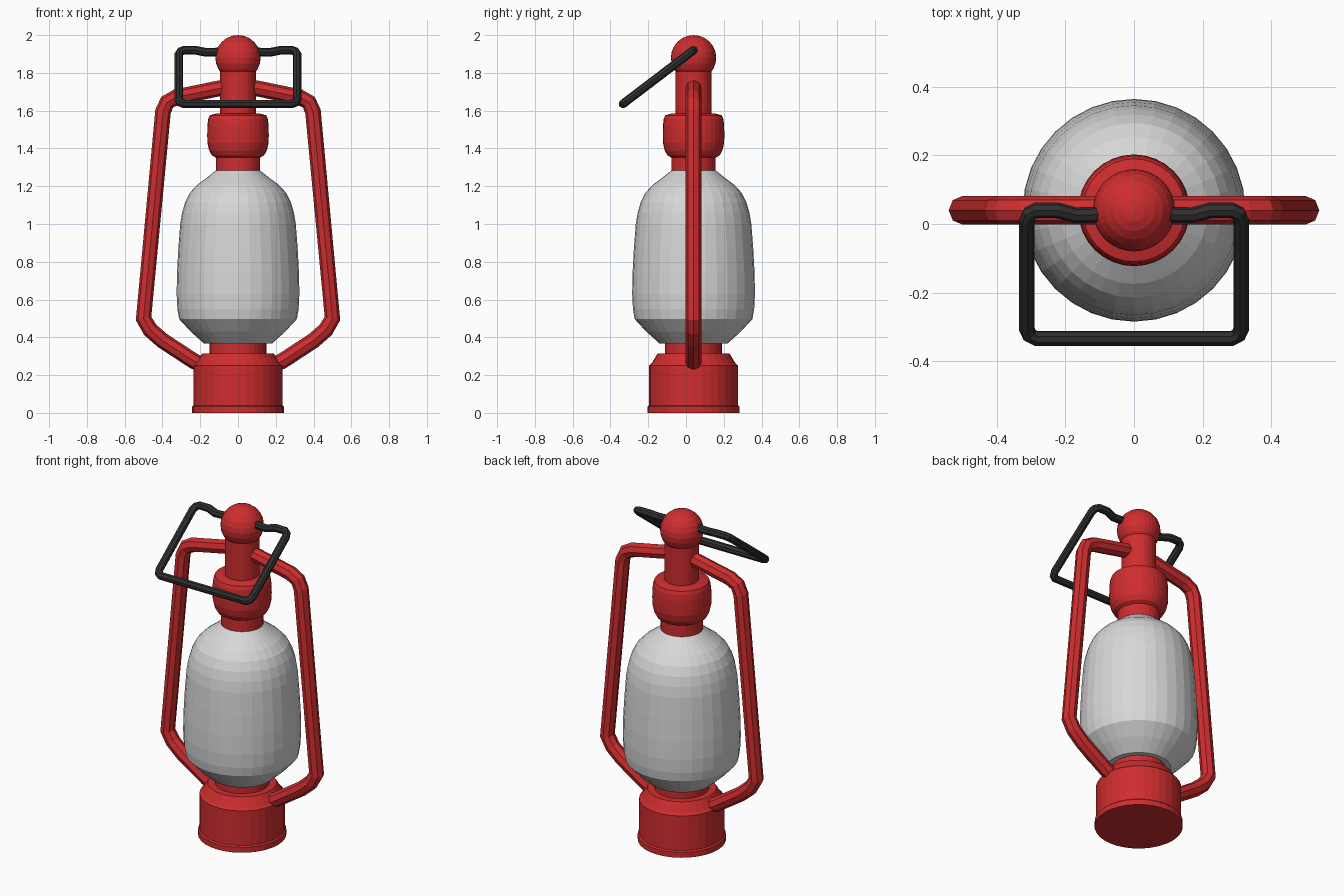
import bpy, bmesh, math

if "Cube" in bpy.data.objects:
    bpy.data.objects.remove(bpy.data.objects["Cube"])

AXIS_Y = 0.04   # the lantern body stands slightly behind the origin


def material(name, rgb):
    m = bpy.data.materials.new(name)
    m.diffuse_color = (*rgb, 1)
    m.use_nodes = True
    m.node_tree.nodes["Principled BSDF"].inputs["Base Color"].default_value = m.diffuse_color
    return m


RED = material("red_enamel", (0.62, 0.026, 0.028))
GREY = material("pale_glass", (0.68, 0.68, 0.68))
BLACK = material("black_wire", (0.028, 0.028, 0.028))


def lathe(name, profile, mat, n=32):
    """Turn a (radius, z) profile around the lantern axis and cap both ends."""
    bm = bmesh.new()
    rings = []
    for r, z in profile:
        rings.append([bm.verts.new((r * math.cos(2 * math.pi * i / n),
                                    AXIS_Y + r * math.sin(2 * math.pi * i / n), z))
                      for i in range(n)])
    for a, b in zip(rings, rings[1:]):
        for i in range(n):
            j = (i + 1) % n
            bm.faces.new((a[i], a[j], b[j], b[i]))
    bm.faces.new(rings[0][::-1])
    bm.faces.new(rings[-1])
    me = bpy.data.meshes.new(name)
    bm.to_mesh(me)
    bm.free()
    me.materials.append(mat)
    ob = bpy.data.objects.new(name, me)
    bpy.context.collection.objects.link(ob)
    return ob


def tube(name, points, radius, mat):
    """Eight-sided tube along a path of points."""
    cu = bpy.data.curves.new(name, 'CURVE')
    cu.dimensions = '3D'
    cu.bevel_depth = radius
    cu.bevel_resolution = 2
    cu.use_fill_caps = True
    sp = cu.splines.new('POLY')
    sp.points.add(len(points) - 1)
    for p, co in zip(sp.points, points):
        p.co = (*co, 1)
    cu.materials.append(mat)
    ob = bpy.data.objects.new(name, cu)
    bpy.context.collection.objects.link(ob)
    bpy.ops.object.select_all(action='DESELECT')
    ob.select_set(True)
    bpy.context.view_layer.objects.active = ob
    bpy.ops.object.convert(target='MESH')
    for f in ob.data.polygons:
        f.use_smooth = False
    return ob


# Fuel tank with foot rim, sloped shoulder and burner neck
lathe("fuel_tank", [(0.243, 0), (0.243, 0.033), (0.235, 0.04), (0.235, 0.25),
                    (0.222, 0.262), (0.19, 0.315), (0.15, 0.315), (0.15, 0.38)], RED)

# Glass globe
lathe("glass_globe", [(0.14, 0.367), (0.18, 0.367), (0.25, 0.43), (0.312, 0.497),
                      (0.321, 0.55), (0.325, 0.63), (0.323, 0.74), (0.316, 0.87),
                      (0.306, 1.0), (0.296, 1.06), (0.28, 1.115), (0.255, 1.165),
                      (0.215, 1.208), (0.165, 1.245), (0.115, 1.285)], GREY)

# Collar above the globe
lathe("collar", [(0.117, 1.27), (0.117, 1.37)], RED)

# Rounded vent bulb
lathe("vent_bulb", [(0.115, 1.35), (0.138, 1.363), (0.153, 1.39), (0.162, 1.43),
                    (0.163, 1.47), (0.162, 1.52), (0.158, 1.555), (0.15, 1.575),
                    (0.115, 1.585)], RED)

# Chimney
lathe("chimney", [(0.095, 1.57), (0.095, 1.85)], RED)

# Ball cap
ball = [(0.12 * math.sin(t), 1.88 - 0.12 * math.cos(t))
        for t in (math.pi * (k + 0.03) / 12.06 for k in range(13))]
lathe("ball_cap", ball, RED)

# Side tubes of the frame, mirrored left and right
path = [(0.18, 0.25), (0.235, 0.275), (0.40, 0.383), (0.465, 0.44), (0.50, 0.50),
        (0.397, 1.595), (0.375, 1.645), (0.325, 1.672), (0.10, 1.718), (0.05, 1.722)]
for side, s in (("left", -1), ("right", 1)):
    tube("frame_tube_" + side, [(s * x, AXIS_Y, z) for x, z in path], 0.042, RED)

# Wire carrying handle, hinged at the ball and tipped forward
half = [(0.08, 0.015), (0.17, 0.018), (0.225, 0.0), (0.285, 0.0), (0.305, 0.012),
        (0.313, 0.035), (0.313, 0.435), (0.305, 0.458), (0.285, 0.47)]
TILT = math.atan2(0.285, 0.375)
loop = half + [(-x, d) for x, d in reversed(half)]
tube("carry_handle", [(x, AXIS_Y - d * math.cos(TILT), 1.92 - d * math.sin(TILT))
                      for x, d in loop], 0.023, BLACK)
